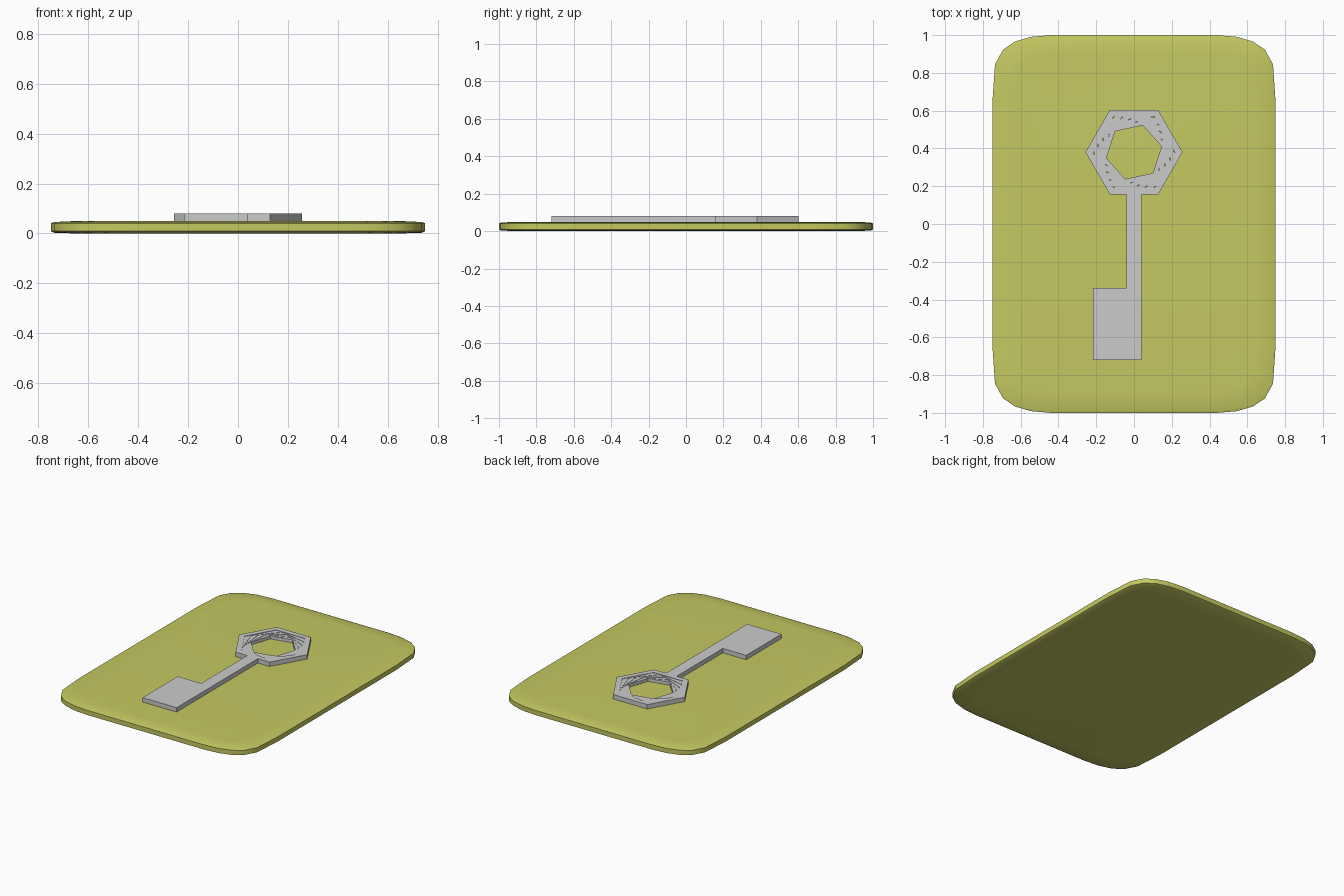
import bpy, bmesh, math

if "Cube" in bpy.data.objects:
    bpy.data.objects.remove(bpy.data.objects["Cube"])

def material(name, color):
    m = bpy.data.materials.new(name)
    m.diffuse_color = color
    m.use_nodes = True
    m.node_tree.nodes["Principled BSDF"].inputs["Base Color"].default_value = m.diffuse_color
    return m

def finish(name, bm, mat=None, smooth=False):
    bmesh.ops.recalc_face_normals(bm, faces=bm.faces[:])
    me = bpy.data.meshes.new(name)
    bm.to_mesh(me)
    bm.free()
    ob = bpy.data.objects.new(name, me)
    bpy.context.collection.objects.link(ob)
    if mat:
        me.materials.append(mat)
    if smooth:
        bpy.ops.object.select_all(action='DESELECT')
        ob.select_set(True)
        bpy.context.view_layer.objects.active = ob
        bpy.ops.object.shade_smooth_by_angle(angle=math.radians(35))
    return ob

def loop(bm, pts, z):
    return [bm.verts.new((x, y, z)) for x, y in pts]

def bridge(bm, a, b):
    n = len(a)
    for i in range(n):
        j = (i + 1) % n
        bm.faces.new((a[i], a[j], b[j], b[i]))

# Card: rounded slab with slightly softened rims
corner = [(0.75, 0.64), (0.736, 0.845), (0.693, 0.923),
          (0.63, 0.966), (0.545, 0.991), (0.44, 1.0)]
outline = (corner + [(-x, y) for x, y in reversed(corner)]
           + [(-x, -y) for x, y in corner]
           + [(x, -y) for x, y in reversed(corner)])
bm = bmesh.new()
levels = [(0.1, 0.0), (0.012, 0.003), (0, 0.009),
          (0, 0.041), (0.012, 0.046), (0.1, 0.05)]
rings = []
for inset, z in levels:
    sx, sy = 1 - inset / 0.75, 1 - inset
    rings.append(loop(bm, [(x * sx, y * sy) for x, y in outline], z))
for a, b in zip(rings, rings[1:]):
    bridge(bm, a, b)
bm.faces.new(rings[0])
bm.faces.new(rings[-1])
finish("card", bm, material("card_yellow", (0.56, 0.58, 0.12, 1)), True)

# Key bow: nested hexagon rings, each turned and shrunk to fit the last
BASE, TOP, CY = 0.045, 0.08, 0.38
STEP = math.radians(-12)
RATIO = math.cos(math.radians(30)) / math.cos(math.radians(18))

def hexagon(r, turn):
    return [(r * math.cos(turn + k * math.pi / 3),
             CY + r * math.sin(turn + k * math.pi / 3)) for k in range(6)]

for i in range(5):
    s, turn = RATIO ** i, STEP * i
    top = 0.05 + (TOP - 0.05) * s
    bm = bmesh.new()
    outer, inner = hexagon(0.257 * s, turn), hexagon(0.217 * s, turn)
    ls = [loop(bm, outer, BASE), loop(bm, outer, top),
          loop(bm, inner, top), loop(bm, inner, BASE)]
    for k in range(4):
        bridge(bm, ls[k], ls[(k + 1) % 4])
    finish(f"key_bow_ring_{i + 1}", bm)

# Key shaft and bit as one flat profile
profile = [(0.04, 0.175), (-0.04, 0.175), (-0.04, -0.34),
           (-0.217, -0.34), (-0.217, -0.72), (0.04, -0.72)]
bm = bmesh.new()
low, high = loop(bm, profile, BASE), loop(bm, profile, TOP)
bridge(bm, low, high)
bm.faces.new(low)
bm.faces.new(high)
finish("key_shaft_and_bit", bm)
